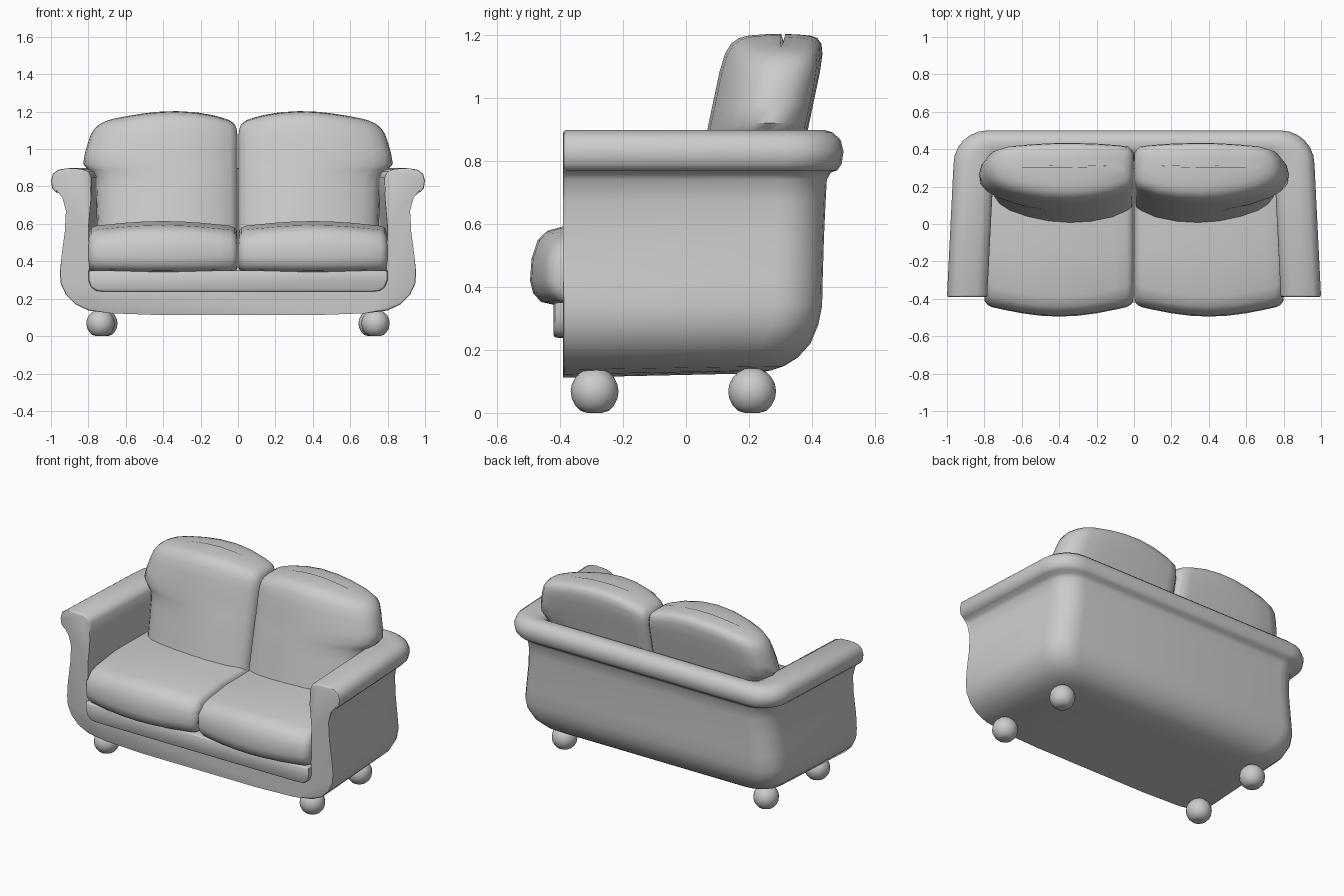
import bpy, bmesh
from math import sin, cos, pi, radians


def finish(name, bm, mirror=False):
    bmesh.ops.recalc_face_normals(bm, faces=bm.faces)
    me = bpy.data.meshes.new(name)
    bm.to_mesh(me)
    bm.free()
    ob = bpy.data.objects.new(name, me)
    bpy.context.collection.objects.link(ob)
    bpy.ops.object.select_all(action='DESELECT')
    ob.select_set(True)
    bpy.context.view_layer.objects.active = ob
    bpy.ops.object.shade_smooth_by_angle(angle=radians(45))
    if mirror:
        m = ob.modifiers.new("Mirror", 'MIRROR')
        m.use_mirror_merge = False
    return ob


def skin(bm, rings, closed=True):
    """Loft faces between rings of points and cap both ends."""
    vr = [[bm.verts.new(p) for p in r] for r in rings]
    n = len(vr[0])
    for a, b in zip(vr, vr[1:]):
        for i in range(n if closed else n - 1):
            j = (i + 1) % n
            bm.faces.new((a[i], a[j], b[j], b[i]))
    bm.faces.new(vr[0])
    bm.faces.new(vr[-1])
    return vr


# Body: U-shaped plan outlines stacked up the outside, over the roll, down inside
def body_ring(x, yb, r, z):
    xb = x - 0.035
    half = [(x, -0.39)]
    for i in range(7):
        a = i / 6 * pi / 2
        half.append((xb - r + r * cos(a), yb - r + r * sin(a)))
    pts = half + [(-px, py) for px, py in reversed(half)]
    return [(px, py, z + max(0, 0.2 - z) * 0.25 * (py + 0.39)) for px, py in pts]


body_sections = [  # half width, back y, corner radius, height
    (0.40, 0.22, 0.08, 0.112), (0.68, 0.27, 0.10, 0.122), (0.80, 0.31, 0.12, 0.137),
    (0.87, 0.355, 0.14, 0.17), (0.92, 0.395, 0.15, 0.22), (0.948, 0.42, 0.15, 0.28),
    (0.953, 0.432, 0.15, 0.34), (0.943, 0.434, 0.15, 0.43), (0.926, 0.438, 0.15, 0.56),
    (0.92, 0.443, 0.15, 0.67), (0.928, 0.447, 0.15, 0.74), (0.945, 0.46, 0.16, 0.763),
    (0.975, 0.48, 0.17, 0.77), (0.994, 0.494, 0.18, 0.79), (1.0, 0.50, 0.18, 0.83),
    (0.99, 0.49, 0.18, 0.868), (0.96, 0.465, 0.16, 0.89), (0.91, 0.44, 0.13, 0.898),
    (0.84, 0.40, 0.08, 0.894), (0.80, 0.375, 0.06, 0.88), (0.785, 0.36, 0.05, 0.85),
    (0.785, 0.35, 0.05, 0.75), (0.80, 0.35, 0.05, 0.58), (0.802, 0.35, 0.05, 0.31),
    (0.785, 0.35, 0.05, 0.26), (0.74, 0.34, 0.05, 0.238),
]
bm = bmesh.new()
vr = skin(bm, [body_ring(*s) for s in body_sections], closed=False)
front = bm.faces.new([r[0] for r in vr] + [r[-1] for r in reversed(vr)])
bmesh.ops.bevel(bm, geom=list(front.edges), offset=0.01, segments=2,
                profile=0.5, affect='EDGES', clamp_overlap=True)
finish("body", bm)

# Front rail under the seat, with rounded lower corners
half = [(0.80, 0.35), (0.80, 0.30), (0.785, 0.262), (0.76, 0.243), (0.72, 0.238)]
prof = half + [(-x, z) for x, z in reversed(half)]
bm = bmesh.new()
skin(bm, [[(x * (1 - e), y, 0.295 + (z - 0.295) * (1 - 8 * e)) for x, z in prof]
          for y, e in ((-0.42, 0.016), (-0.416, 0.005), (-0.405, 0), (0.30, 0))])
finish("seat_rail", bm)


# Seat cushions: y-z sections lofted across x, bulging in front and on top
def seat_ring(x, e):
    s = sin(pi * x / 0.8)
    f = -0.435 - 0.06 * s + e
    t = 0.57 + 0.03 * s - e
    b = 0.345 + e * 0.6 - 0.005 * s
    pts = [(0.25, b), (f + 0.09, b), (f + 0.035, b + 0.012), (f + 0.01, b + 0.04),
           (f, 0.42), (f + 0.005, 0.49), (f + 0.025, t - 0.05), (f + 0.055, t - 0.022),
           (f + 0.11, t - 0.007), (-0.15, t + 0.015), (0.25, t + 0.015)]
    return [(x, y, z) for y, z in pts]


ends = [(0.003, 0.035), (0.008, 0.018), (0.02, 0.006), (0.04, 0)]
stations = ends + [(0.1 * i, 0) for i in range(1, 8)] + [(0.802 - x, e) for x, e in reversed(ends)]
bm = bmesh.new()
skin(bm, [seat_ring(x, e) for x, e in stations])
finish("seat_cushions", bm, mirror=True)

# Back cushions: plan outlines stacked upward, leaning back, arched on top
plan = [(0, 0.17), (0.015, 0.135), (0.05, 0.115), (0.15, 0.08), (0.3, 0.055), (0.45, 0.047),
        (0.6, 0.055), (0.75, 0.08), (0.88, 0.115), (0.95, 0.15), (0.99, 0.19), (1, 0.24),
        (0.985, 0.29), (0.94, 0.335), (0.85, 0.355), (0.7, 0.362), (0.55, 0.366),
        (0.4, 0.366), (0.25, 0.364), (0.1, 0.36), (0.03, 0.355), (0, 0.33)]
levels = [  # height, width, depth scale, arch share, inner end inset
    (0.50, 0.75, 1, 0, 0.003), (0.80, 0.762, 1, 0, 0.003), (0.86, 0.772, 1, 0, 0.003),
    (0.89, 0.80, 1, 0, 0.003), (0.92, 0.828, 1, 0.05, 0.003), (0.98, 0.818, 1, 0.3, 0.003),
    (1.04, 0.80, 1, 0.6, 0.003), (1.08, 0.785, 0.97, 0.85, 0.004), (1.105, 0.765, 0.90, 0.95, 0.008),
    (1.12, 0.74, 0.78, 1, 0.016), (1.128, 0.71, 0.6, 1, 0.03), (1.132, 0.68, 0.3, 1, 0.045),
    (1.133, 0.67, 0.04, 1, 0.05),
]


def back_ring(z, w, k, arch, inset):
    out = []
    for u, y in plan:
        x = inset + u * (w - inset)
        zz = z + arch * 0.07 * sin(pi * min(1, x / 0.8) ** 0.8)
        out.append((x, 0.225 + (y - 0.225) * k + 0.21 * (zz - 0.8), zz))
    return out


bm = bmesh.new()
skin(bm, [back_ring(*lv) for lv in levels])
finish("back_cushions", bm, mirror=True)

# Ball feet, flattened where they touch the ground
for label, x, y in (("front", 0.735, -0.29), ("rear", 0.72, 0.21)):
    bm = bmesh.new()
    bmesh.ops.create_uvsphere(bm, u_segments=16, v_segments=10, radius=0.076)
    for v in bm.verts:
        v.co.x += x
        v.co.y += y
        v.co.z = max(0, v.co.z + 0.068)
    finish(label + "_feet", bm, mirror=True)
